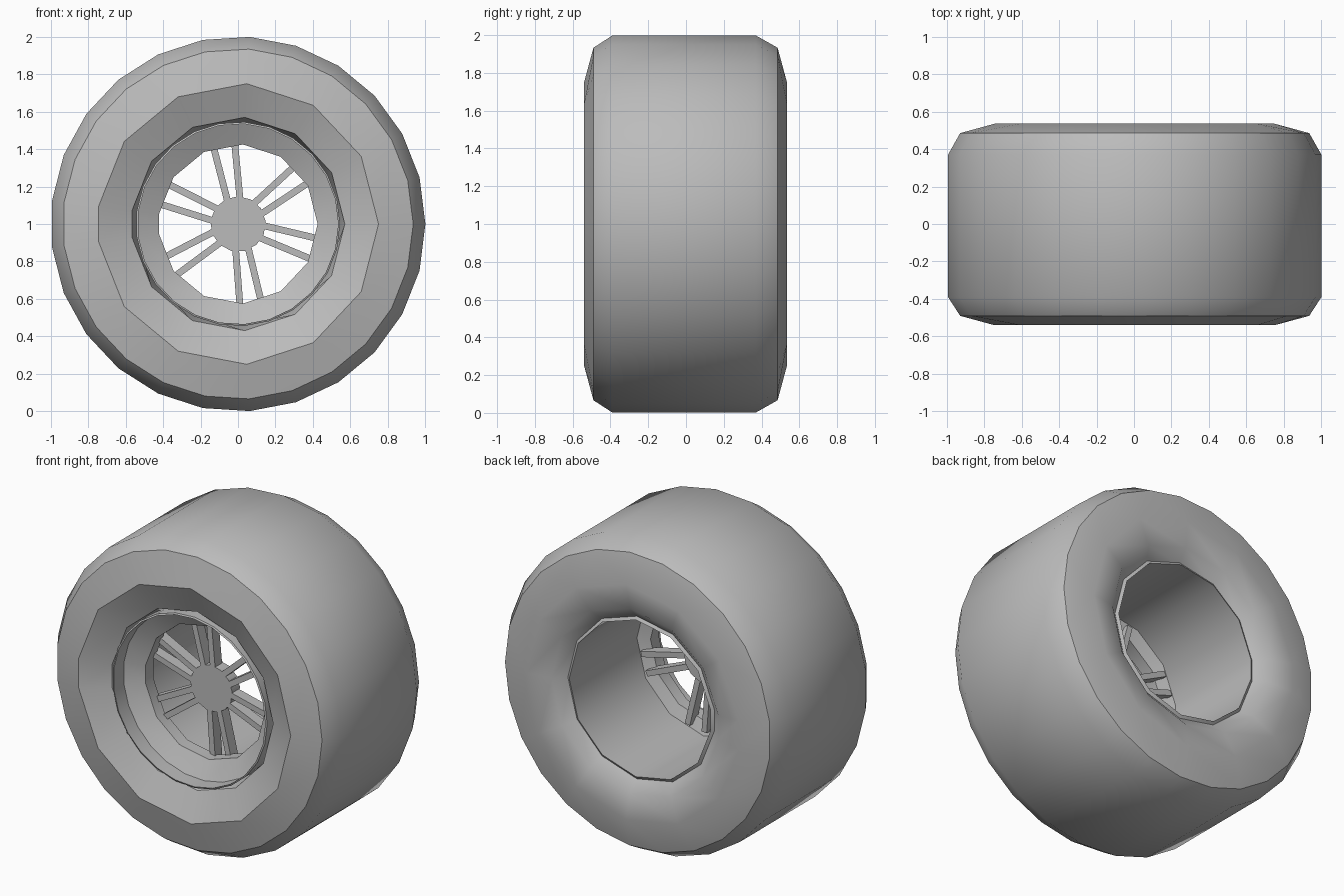
import bpy, bmesh, math
from mathutils import Matrix, Vector

if "Cube" in bpy.data.objects:
    bpy.data.objects.remove(bpy.data.objects["Cube"])

SIDES = 25
grey = bpy.data.materials.new("mid_grey")
grey.use_nodes = True
colour = (0.5, 0.5, 0.5, 1)
grey.diffuse_color = colour
grey.node_tree.nodes["Principled BSDF"].inputs["Base Color"].default_value = colour


def finish(bm, name, angle=30):
    bmesh.ops.recalc_face_normals(bm, faces=bm.faces)
    mesh = bpy.data.meshes.new(name)
    bm.to_mesh(mesh)
    bm.free()
    mesh.materials.append(grey)
    ob = bpy.data.objects.new(name, mesh)
    bpy.context.collection.objects.link(ob)
    bpy.ops.object.select_all(action="DESELECT")
    ob.select_set(True)
    bpy.context.view_layer.objects.active = ob
    bpy.ops.object.shade_smooth_by_angle(angle=math.radians(angle))
    return ob


def coarse_step(k):
    """Pair neighbouring steps so that a ring has half the sides."""
    if k <= SIDES // 2:
        return k - k % 2
    return k + 1 - k % 2


def lathe(name, profile, angle=30):
    """Closed profile of (radius, y, coarse) turned around the axle."""
    bm = bmesh.new()
    rings = []
    for r, y, coarse in profile:
        ring = []
        for k in range(SIDES):
            a = math.tau * (coarse_step(k) if coarse else k) / SIDES
            ring.append(bm.verts.new((r * math.cos(a), y, 1 + r * math.sin(a))))
        rings.append(ring)
    for i, ring in enumerate(rings):
        after = rings[(i + 1) % len(rings)]
        for k in range(SIDES):
            n = (k + 1) % SIDES
            bm.faces.new((ring[k], ring[n], after[n], after[k]))
    bmesh.ops.remove_doubles(bm, verts=bm.verts, dist=0.0005)
    return finish(bm, name, angle)


# Tyre: flat tread, chamfered shoulders, faceted sidewalls
lathe("tyre", [
    (1.0, -0.39, False), (1.0, 0.37, False), (0.935, 0.485, False),
    (0.75, 0.535, True), (0.59, 0.51, True), (0.51, 0.44, True),
    (0.54, 0.3, False), (0.54, -0.36, False), (0.57, -0.46, True),
    (0.75, -0.54, True), (0.935, -0.49, False)], 35)

# Rim: front lip, dish and open barrel
lathe("rim", [
    (0.535, -0.49, False), (0.535, -0.39, False), (0.425, -0.33, True),
    (0.425, -0.25, True), (0.5, -0.22, True), (0.5, 0.46, True),
    (0.53, 0.44, True), (0.545, -0.38, False), (0.545, -0.485, False)])

# Hub: short disc in the middle of the spokes
bm = bmesh.new()
bmesh.ops.create_cone(
    bm, cap_ends=True, segments=13, radius1=0.148, radius2=0.148, depth=0.08,
    matrix=Matrix.Translation((0, -0.23, 1)) @ Matrix.Rotation(math.pi / 2, 4, "X"))
finish(bm, "hub")

# Spokes: six pairs that spread towards the rim
bm = bmesh.new()
for degrees in (100, 38, -18, -81, -148, 158):
    a = math.radians(degrees)
    out = Vector((math.cos(a), 0, math.sin(a)))
    side = Vector((-math.sin(a), 0, math.cos(a)))
    for sign in (-1, 1):
        start = out * 0.11 + side * sign * 0.032
        end = out * 0.46 + side * sign * 0.06
        run = (end - start).normalized()
        across = Vector((-run.z, 0, run.x))
        middle = (start + end) / 2 + Vector((0, -0.235, 1))
        turn = Matrix((run, (0, 1, 0), across)).transposed().to_4x4()
        size = Matrix.Diagonal(((end - start).length, 0.07, 0.036, 1))
        bmesh.ops.create_cube(
            bm, size=1, matrix=Matrix.Translation(middle) @ turn @ size)
finish(bm, "spokes")
